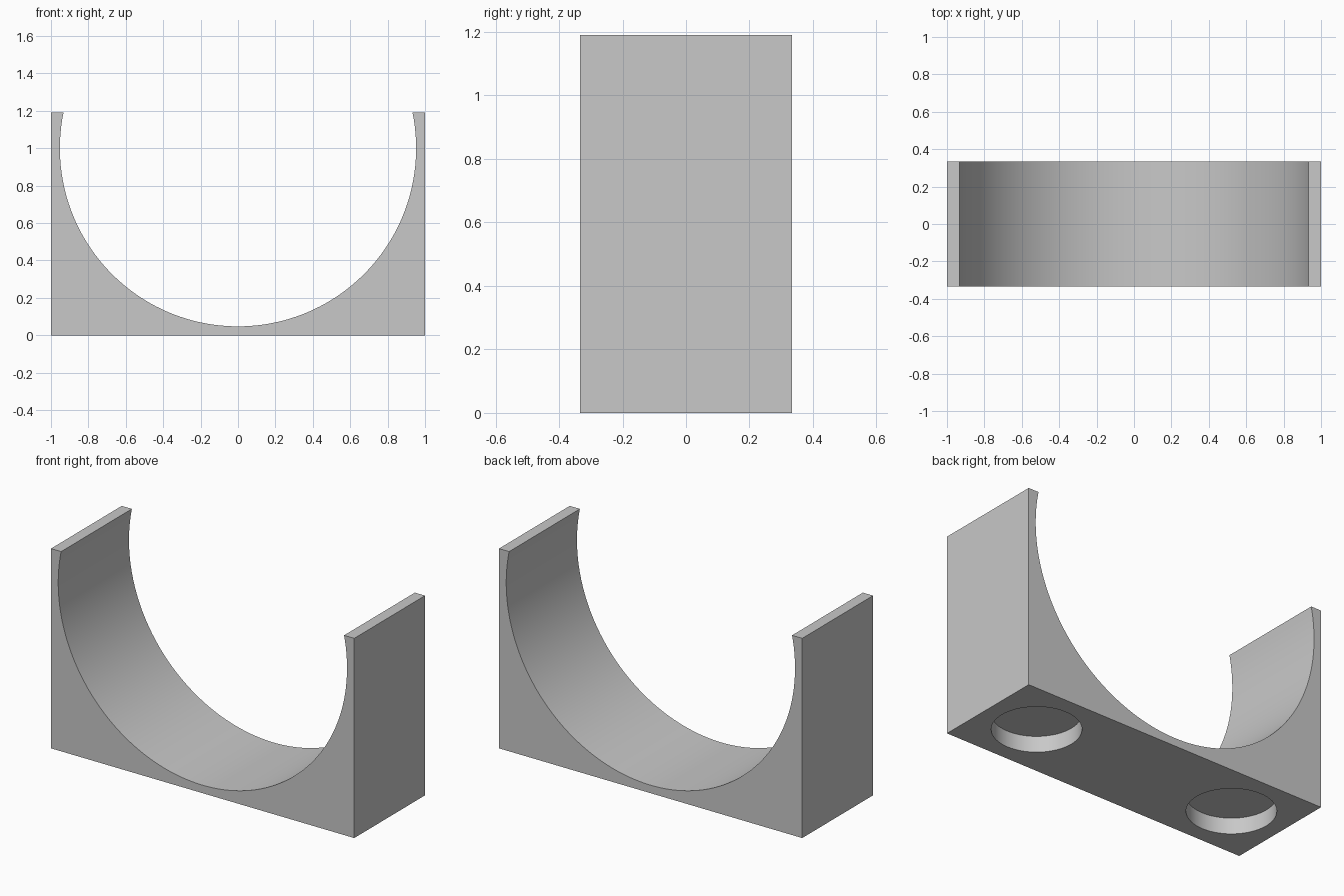
import bpy
import bmesh
from math import asin, cos, sin, pi

if "Cube" in bpy.data.objects:
    bpy.data.objects.remove(bpy.data.objects["Cube"], do_unlink=True)

UNIT = 1 / 21
WIDTH, DEPTH, HEIGHT = 42 * UNIT, 14 * UNIT, 25 * UNIT
BORE_RADIUS, BORE_Z = 20 * UNIT, 21 * UNIT
HOLE_RADIUS, HOLE_DEPTH, HOLE_X = 5 * UNIT, 2 * UNIT, 14 * UNIT
ARC_STEPS = 96

# Single grey plastic
grey = bpy.data.materials.new("light grey")
grey.use_nodes = True
colour = (0.58, 0.58, 0.58, 1)
grey.diffuse_color = colour
grey.node_tree.nodes["Principled BSDF"].inputs["Base Color"].default_value = colour

# Cradle outline: square base and sides, round bore open at the top
lift = asin((HEIGHT - BORE_Z) / BORE_RADIUS)
start, sweep = pi - lift, pi + 2 * lift
outline = [(WIDTH / 2, HEIGHT), (WIDTH / 2, 0), (-WIDTH / 2, 0), (-WIDTH / 2, HEIGHT)]
for i in range(ARC_STEPS + 1):
    a = start + sweep * i / ARC_STEPS
    outline.append((BORE_RADIUS * cos(a), BORE_Z + BORE_RADIUS * sin(a)))

# Extrude the outline front to back
bm = bmesh.new()
face = bm.faces.new([bm.verts.new((x, -DEPTH / 2, z)) for x, z in outline])
extruded = bmesh.ops.extrude_face_region(bm, geom=[face])["geom"]
bmesh.ops.translate(bm, vec=(0, DEPTH, 0),
                    verts=[v for v in extruded if isinstance(v, bmesh.types.BMVert)])
bmesh.ops.recalc_face_normals(bm, faces=bm.faces)
mesh = bpy.data.meshes.new("cradle")
bm.to_mesh(mesh)
bm.free()
cradle = bpy.data.objects.new("cradle", mesh)
bpy.context.collection.objects.link(cradle)
mesh.materials.append(grey)

# Two round blind holes in the underside
for side, x in (("left", HOLE_X), ("right", -HOLE_X)):
    bpy.ops.mesh.primitive_cylinder_add(vertices=64, radius=HOLE_RADIUS,
                                        depth=2 * HOLE_DEPTH, location=(x, 0, 0))
    cutter = bpy.context.object
    cutter.name = side + "_hole_cutter"
    cutter.hide_render = True
    cutter.data.materials.append(grey)
    cut = cradle.modifiers.new(side + "_hole", "BOOLEAN")
    cut.operation, cut.solver, cut.object = "DIFFERENCE", "EXACT", cutter
    bpy.context.view_layer.objects.active = cradle
    bpy.ops.object.modifier_apply(modifier=cut.name)
    bpy.data.objects.remove(cutter, do_unlink=True)

# Smooth bore and hole walls, crisp edges
bpy.ops.object.select_all(action="DESELECT")
cradle.select_set(True)
bpy.context.view_layer.objects.active = cradle
bpy.ops.object.shade_smooth_by_angle()
